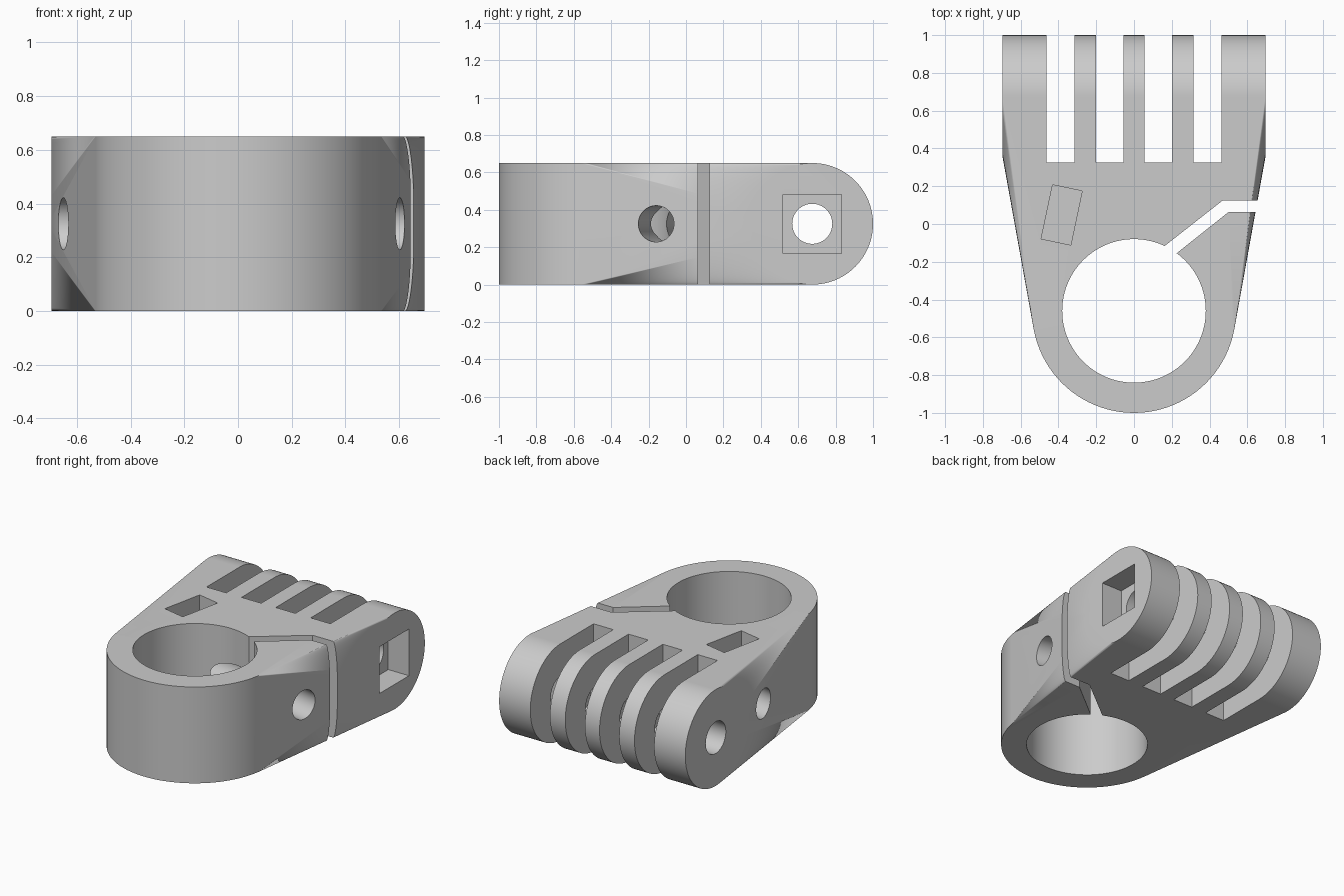
import bpy
import bmesh
from math import atan2, cos, pi, sin, tau
from mathutils import Matrix, Vector

if "Cube" in bpy.data.objects:
    bpy.data.objects.remove(bpy.data.objects["Cube"], do_unlink=True)

HEIGHT = 0.65
MID = HEIGHT / 2
RING_Y = -0.46
PIN_Y = 1 - MID
HALF_WIDTH = 0.695

grey = bpy.data.materials.new("plain grey")
grey.use_nodes = True
colour = (0.6, 0.6, 0.6, 1)
grey.diffuse_color = colour
grey.node_tree.nodes["Principled BSDF"].inputs["Base Color"].default_value = colour


def make_object(name, bm):
    bmesh.ops.recalc_face_normals(bm, faces=bm.faces)
    mesh = bpy.data.meshes.new(name)
    bm.to_mesh(mesh)
    bm.free()
    mesh.materials.append(grey)
    obj = bpy.data.objects.new(name, mesh)
    bpy.context.collection.objects.link(obj)
    return obj


def box(name, centre, size, angle=0):
    bm = bmesh.new()
    matrix = (Matrix.Translation(centre) @ Matrix.Rotation(angle, 4, "Z")
              @ Matrix.Diagonal((*size, 1)))
    bmesh.ops.create_cube(bm, size=1, matrix=matrix)
    return make_object(name, bm)


def rod(name, centre, axis, radius, length, segments=64):
    bm = bmesh.new()
    turn = Vector((0, 0, 1)).rotation_difference(Vector(axis)).to_matrix().to_4x4()
    bmesh.ops.create_cone(bm, cap_ends=True, segments=segments, radius1=radius,
                          radius2=radius, depth=length,
                          matrix=Matrix.Translation(centre) @ turn)
    return make_object(name, bm)


def prism(name, outline, low, high):
    bm = bmesh.new()
    face = bm.faces.new([bm.verts.new((x, y, low)) for x, y in outline])
    top = bmesh.ops.extrude_face_region(bm, geom=[face])["geom"]
    bmesh.ops.translate(bm, vec=(0, 0, high - low),
                        verts=[v for v in top if isinstance(v, bmesh.types.BMVert)])
    return make_object(name, bm)


# Body: a hull around the upright ring and the sideways knuckle barrel
bm = bmesh.new()
for i in range(96):
    a = tau * i / 96
    for z in (0, HEIGHT):
        bm.verts.new((0.54 * cos(a), RING_Y + 0.54 * sin(a), z))
    for x in (-HALF_WIDTH, HALF_WIDTH):
        bm.verts.new((x, PIN_Y + MID * cos(a), MID + MID * sin(a)))
hull = bmesh.ops.convex_hull(bm, input=bm.verts)
loose = [v for v in bm.verts if not v.link_faces]
bmesh.ops.delete(bm, geom=loose, context="VERTS")
bmesh.ops.dissolve_limit(bm, angle_limit=0.002, verts=bm.verts, edges=bm.edges)
body = make_object("clamp_body", bm)

# Bore of the ring
cutters = [rod("bore_cutter", (0, RING_Y, MID), (0, 0, 1), 0.38, 2, 96)]

# Slots between the knuckle fingers
for x in (-0.389, -0.128, 0.128, 0.389):
    cutters.append(box("finger_slot_cutter", (x, 0.825, MID), (0.147, 1, 2)))

# Hinge pin hole and its square nut pocket
cutters.append(rod("pin_hole_cutter", (0, PIN_Y, MID), (1, 0, 0), 0.107, 3))
cutters.append(box("square_pocket_cutter", (0.74, PIN_Y, MID), (0.4, 0.312, 0.315)))

# Slanted clamp bolt hole and the nut slot open to the top
bolt = Vector((0.978, -0.206, 0))
nut = Vector((-0.383, 0.048, MID))
cutters.append(rod("bolt_hole_cutter", nut + bolt * 0.38, bolt, 0.097, 3))
cutters.append(box("nut_slot_cutter", (nut.x, nut.y, 0.57), (0.16, 0.292, 0.8),
                   atan2(bolt.y, bolt.x)))

# Bent split in the ring
split = [(0.09, -0.173), (0.47, 0.125), (0.9, 0.125),
         (0.9, 0.063), (0.5, 0.063), (0.15, -0.215)]
cutters.append(prism("split_cutter", split, -0.5, 1.2))

bpy.ops.object.select_all(action="DESELECT")
bpy.context.view_layer.objects.active = body
body.select_set(True)
for cutter in cutters:
    cutter.hide_render = True
    cut = body.modifiers.new(cutter.name, "BOOLEAN")
    cut.operation = "DIFFERENCE"
    cut.solver = "EXACT"
    cut.object = cutter
    bpy.ops.object.modifier_apply(modifier=cut.name)
for cutter in cutters:
    bpy.data.objects.remove(cutter, do_unlink=True)

# Smooth rounds with crisp edges
bpy.ops.object.shade_smooth_by_angle(angle=pi / 6)
weighted = body.modifiers.new("even_normals", "WEIGHTED_NORMAL")
weighted.keep_sharp = True
